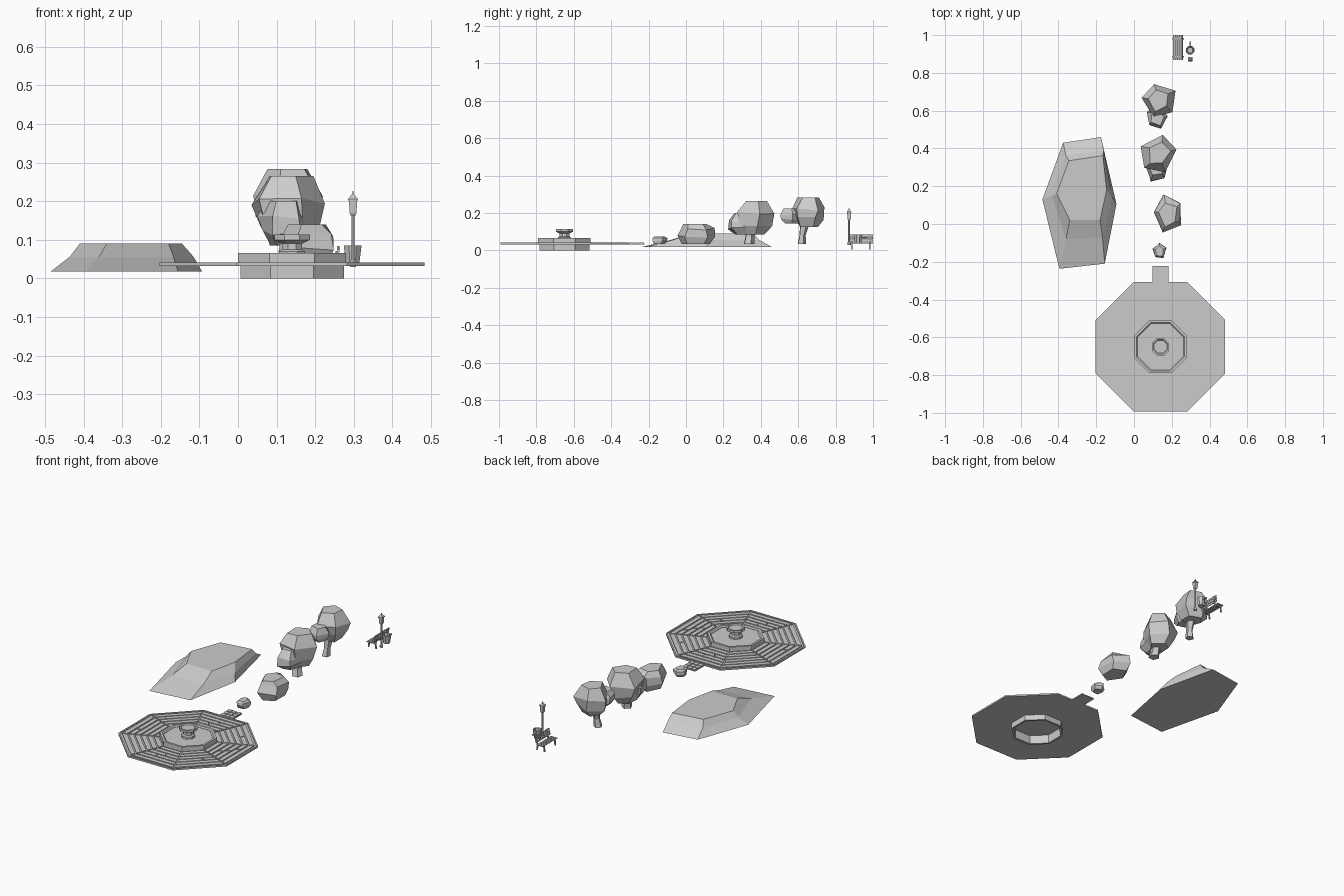
import bpy, math, random
from mathutils import Vector

if "Cube" in bpy.data.objects:
    bpy.data.objects.remove(bpy.data.objects["Cube"])

random.seed(4)
CX, CY = 0.14, -0.65
K = 1 / math.cos(math.pi / 8)


def mesh(name, verts, faces):
    me = bpy.data.meshes.new(name)
    me.from_pydata(verts, [], faces)
    ob = bpy.data.objects.new(name, me)
    bpy.context.collection.objects.link(ob)
    return ob


def loft(name, rings, caps=True, closed=False):
    n, m = len(rings[0]), len(rings)
    faces = []
    for r in range(m if closed else m - 1):
        a, b = r * n, ((r + 1) % m) * n
        faces += [(a + i, a + (i + 1) % n, b + (i + 1) % n, b + i) for i in range(n)]
    if caps and not closed:
        faces += [tuple(reversed(range(n))), tuple(range((m - 1) * n, m * n))]
    return mesh(name, [p for r in rings for p in r], faces)


def ring(x, y, z, r, n=8, rot=math.pi / 8):
    return [(x + r * math.cos(rot + 2 * math.pi * i / n),
             y + r * math.sin(rot + 2 * math.pi * i / n), z) for i in range(n)]


def lathe(name, x, y, profile, n=8, **kw):
    return loft(name, [ring(x, y, z, r / math.cos(math.pi / n), n, math.pi / n)
                       for r, z in profile], **kw)


def prism(name, poly, z0, z1):
    return loft(name, [[(x, y, z0) for x, y in poly], [(x, y, z1) for x, y in poly]])


def box(name, x0, x1, y0, y1, z0, z1):
    return prism(name, [(x0, y0), (x1, y0), (x1, y1), (x0, y1)], z0, z1)


def blob(name, lo, hi, rot, levels):
    """Faceted five-sided lump fitted to a bounding box."""
    rings = []
    for r, z in levels:
        rings.append([Vector(p) + Vector((random.uniform(-.1, .1), random.uniform(-.1, .1),
                      random.uniform(-.07, .07) if 0 < z < 1 else 0))
                      for p in ring(0, 0, z, r, 5, rot)])
    pts = [p for r in rings for p in r]
    for k in range(3):
        a, b = min(p[k] for p in pts), max(p[k] for p in pts)
        for p in pts:
            p[k] = lo[k] + (p[k] - a) / (b - a) * (hi[k] - lo[k])
    return loft(name, rings)


# Octagonal paving: base ring, then rows of tiles, some of them cracked
lathe("paving_base", CX, CY, [(.13, .032), (.343, .032), (.343, .037), (.13, .037)], closed=True)
lathe("paving_border", CX, CY, [(.335, .037), (.343, .037), (.343, .041), (.335, .041)], closed=True)
ROWS, R0, R1 = 6, .145, .332
STEP = (R1 - R0) / ROWS
CRACKS = {(0, 2): -.3, (0, 4): .4, (1, 4): -.2, (2, 3): -.3, (2, 2): .2,
          (4, 4): .35, (6, 3): -.3, (6, 2): .1, (0, 3): 0, (7, 3): .3}
for s in range(8):
    a = s * math.pi / 4
    for j in range(ROWS):
        r0, r1 = R0 + j * STEP, R0 + (j + 1) * STEP - .007
        t0, t1 = [r * math.tan(math.pi / 8) - .004 for r in (r0, r1)]
        parts = [(-t0, t0, -t1, t1)]
        if (s, j) in CRACKS:
            c = CRACKS[s, j] * t0
            parts = [(-t0, c - .003, -t1, c + .009), (c + .003, t0, c + .015, t1)]
        for p in parts:
            poly = [(r0, p[0]), (r1, p[2]), (r1, p[3]), (r0, p[1])]
            poly = [(CX + u * math.cos(a) - v * math.sin(a),
                     CY + u * math.sin(a) + v * math.cos(a)) for u, v in poly]
            prism("paving_tile", poly, .036, .041)

# Short path with square tiles
box("path_base", .098, .182, -.31, -.222, .032, .037)
for i in range(3):
    for j in range(3):
        x, y = .1 + i * .028, -.304 + j * .028
        box("path_tile", x, x + .024, y, y + .024, .036, .041)

# Fountain basin, water, pedestal and bowl
lathe("basin_wall", CX, CY, [(.122, 0), (.134, 0), (.134, .04), (.14, .04), (.14, .066),
                             (.128, .066), (.122, .06)], closed=True)
lathe("water", CX, CY, [(.126, .05), (.126, .058)])
lathe("pedestal", CX, CY, [(.034, .056), (.034, .07), (.026, .075), (.026, .098)])
lathe("fountain_bowl", CX, CY, [(.026, .09), (.046, .1), (.046, .114), (.038, .114), (.034, .108)])

# Hill: irregular hexagonal mound with a stepped back
hill = [
    ([(-.485, .13), (-.375, .43), (-.175, .46), (-.093, .105), (-.155, -.21), (-.395, -.237)], .018),
    ([(-.436, .15), (-.362, .365), (-.16, .39), (-.115, .14), (-.167, -.07), (-.36, -.08)], .056),
    ([(-.41, .16), (-.345, .335), (-.165, .362), (-.145, .18), (-.18, .02), (-.34, .02)], .09)]
loft("hill", [[(x, y, z) for x, y in p] for p, z in hill])

# Stone, bush and tree crowns
ROUND = [(.6, 0), (.95, .28), (1, .62), (.62, 1)]
BLOCK = [(.75, 0), (1, .4), (.95, .75), (.65, 1)]
blob("stone", (.098, -.18, .033), (.172, -.1, .075), math.pi / 2, BLOCK)
blob("bush", (.105, -.045, .033), (.248, .155, .14), 1.9, BLOCK)
blob("tree_crown_a", (.035, .275, .085), (.225, .472, .265), 1.4, ROUND)
blob("tree_lobe_a", (.05, .225, .085), (.185, .4, .2), .4, ROUND)
blob("tree_crown_b", (.04, .565, .125), (.22, .74, .283), 1.8, ROUND)
blob("tree_lobe_b", (.068, .505, .145), (.178, .62, .225), -1.2, ROUND)

# Bent trunks
for name, path in {
        "trunk_a": [(.14, .335, .033, .03), (.135, .34, .07, .026), (.13, .345, .12, .028)],
        "trunk_b": [(.125, .618, .033, .024), (.13, .622, .08, .018), (.13, .635, .15, .028)]}.items():
    loft(name, [ring(x, y, z, r, 5, .4) for x, y, z, r in path])

# Park bench: slatted seat and leaning back, paired legs
for i in range(4):
    x = .207 + i * .0105
    box("bench_seat_slat", x, x + .008, .868, 1.0, .037, .041)
for i in range(3):
    x, z = .25 + i * .003, .048 + i * .013
    box("bench_back_slat", x, x + .004, .868, 1.0, z, z + .01)
for y in (.885, .982):
    box("bench_rail", .21, .255, y - .004, y + .004, .031, .037)
    for x, d in ((.212, -.004), (.25, .006)):
        loft("bench_leg", [[(x + o + u, y + v, z) for u, v in
                            ((-.003, -.004), (.003, -.004), (.003, .004), (-.003, .004))]
                           for z, o in ((.004, d), (.035, 0))])
    loft("bench_back_post", [[(x + u, y + v, z) for u, v in
                              ((-.002, -.004), (.003, -.004), (.003, .004), (-.002, .004))]
                             for x, z in ((.252, .031), (.262, .083))])

# Litter bin, open at the top
lathe("bin", .297, .92, [(.017, .037), (.023, .085), (.018, .085), (.014, .042)])
box("bin_bracket", .293, .301, .94, .965, .066, .072)

# Street lamp: pole, lantern and pointed cap
LX, LY = .298, .872
lathe("lamp_pole", LX, LY, [(.008, .03), (.008, .042), (.004, .048), (.004, .165)], n=6)
lathe("lantern", LX, LY, [(.006, .163), (.009, .17), (.0105, .202)], n=4)
lathe("lantern_cap", LX, LY, [(.0125, .202), (.0125, .206), (.003, .218), (.001, .226)], n=4)

# Consistent outward normals
import bmesh
for ob in bpy.data.objects:
    bm = bmesh.new()
    bm.from_mesh(ob.data)
    bmesh.ops.recalc_face_normals(bm, faces=bm.faces)
    bm.to_mesh(ob.data)
    bm.free()
